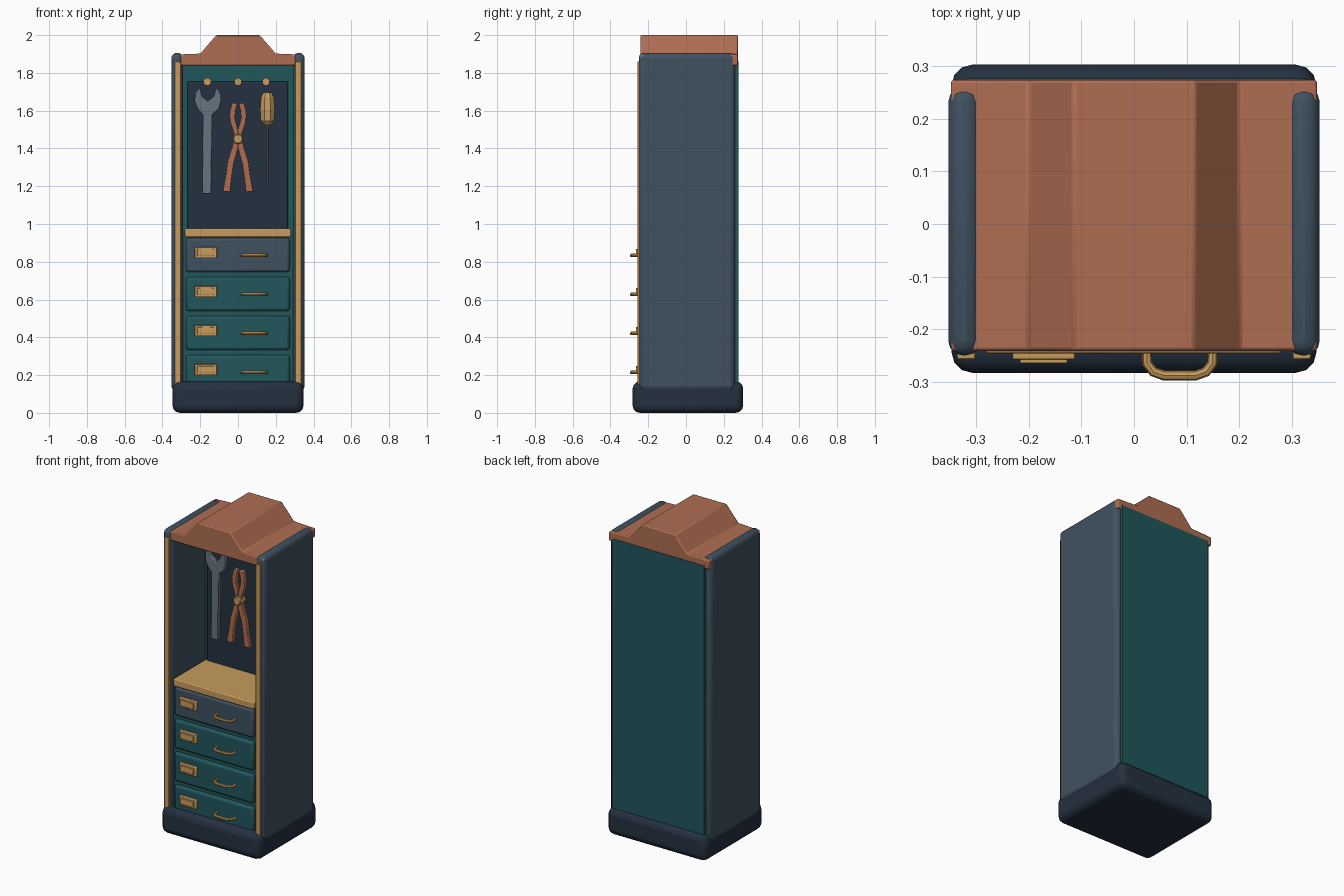
import bpy, bmesh, math
from mathutils import Vector

cube = bpy.data.objects.get("Cube")
if cube:
    bpy.data.objects.remove(cube, do_unlink=True)


def material(name, rgb):
    m = bpy.data.materials.new(name)
    m.use_nodes = True
    m.diffuse_color = (*rgb, 1)
    m.node_tree.nodes["Principled BSDF"].inputs["Base Color"].default_value = (*rgb, 1)
    return m


COPPER = material("copper", (0.43, 0.155, 0.085))
BLUE = material("slate blue", (0.05, 0.083, 0.117))
NAVY = material("dark navy", (0.018, 0.03, 0.051))
TEAL = material("deep teal", (0.015, 0.095, 0.107))
BRASS = material("brass", (0.57, 0.33, 0.11))
STEEL = material("steel", (0.13, 0.178, 0.21))


def finish(name, bm, mat, bevel=0, segments=2):
    """Turn a bmesh into a named, coloured and optionally bevelled object."""
    bmesh.ops.recalc_face_normals(bm, faces=bm.faces)
    me = bpy.data.meshes.new(name)
    bm.to_mesh(me)
    bm.free()
    me.materials.append(mat)
    ob = bpy.data.objects.new(name, me)
    bpy.context.collection.objects.link(ob)
    if bevel:
        mod = ob.modifiers.new("bevel", "BEVEL")
        mod.width, mod.segments = bevel, segments
        mod.limit_method = "ANGLE"
        smooth(ob)
    return ob


def smooth(ob):
    bpy.ops.object.select_all(action="DESELECT")
    ob.select_set(True)
    bpy.context.view_layer.objects.active = ob
    bpy.ops.object.shade_smooth_by_angle(angle=math.radians(40))


def box(name, x, y, z, mat, bevel=0, segments=2):
    """Box from (low, high) ranges on each axis."""
    bm = bmesh.new()
    bmesh.ops.create_cube(bm, size=1)
    for v in bm.verts:
        v.co = Vector([(a + b) / 2 + c * (b - a) for c, (a, b) in zip(v.co, (x, y, z))])
    return finish(name, bm, mat, bevel, segments)


def slab(name, outline, y, mat, bevel=0):
    """Front outline of (x, z) points extruded along y."""
    bm = bmesh.new()
    face = bm.faces.new([bm.verts.new((px, y[0], pz)) for px, pz in outline])
    new = bmesh.ops.extrude_face_region(bm, geom=[face])["geom"]
    bmesh.ops.translate(bm, vec=(0, y[1] - y[0], 0),
                        verts=[g for g in new if isinstance(g, bmesh.types.BMVert)])
    return finish(name, bm, mat, bevel)


def lathe(name, profile, loc, mat, sides=8, forward=False):
    """Rings of (radius, height) around z, or around y when forward."""
    bm = bmesh.new()
    rings = []
    for r, h in profile:
        ring = []
        for i in range(sides):
            a = math.tau * (i + 0.5) / sides
            c, s = r * math.cos(a), r * math.sin(a)
            ring.append(bm.verts.new((c, -h, s) if forward else (c, s, h)))
        rings.append(ring)
    for lo, hi in zip(rings, rings[1:]):
        for i in range(sides):
            j = (i + 1) % sides
            bm.faces.new((lo[i], lo[j], hi[j], hi[i]))
    bm.faces.new(rings[0])
    bm.faces.new(rings[-1])
    ob = finish(name, bm, mat)
    ob.location = loc
    return ob


def mirrored(outline):
    return [(-x, z) for x, z in reversed(outline)]


# Cabinet shell
box("plinth", (-0.347, 0.347), (-0.283, 0.303), (0, 0.167), NAVY, 0.04, 3)
box("back_case", (-0.32, 0.32), (0.09, 0.277), (0.1, 1.86), TEAL)
box("drawer_case", (-0.3, 0.3), (-0.222, 0.1), (0.1, 0.94), TEAL)
box("tool_board", (-0.268, 0.265), (0.07, 0.1), (0.94, 1.755), NAVY, 0.008)
for side, s in (("left", 1), ("right", -1)):
    xs = sorted((0.292 * s, 0.353 * s))
    box(side + "_panel", xs, (-0.25, 0.26), (0.115, 1.906), BLUE, 0.028, 3)
    xs = sorted((0.302 * s, 0.336 * s))
    box(side + "_trim", xs, (-0.257, -0.235), (0.12, 1.86), BRASS, 0.003)
box("shelf", (-0.282, 0.28), (-0.246, 0.09), (0.93, 0.976), BRASS, 0.006)

# Raised crown running front to back
half = [(0.348, 1.84), (0.348, 1.896), (0.2, 1.902), (0.115, 2.0)]
slab("crown", half + mirrored(half), (-0.241, 0.274), COPPER, 0.006)

# Drawers, each with a label holder and a bowed pull
for i in range(4):
    z = 0.836 - 0.2065 * i
    n = str(i + 1)
    box("drawer_front_" + n, (-0.276, 0.274), (-0.243, -0.2), (z - 0.091, z + 0.091),
        TEAL if i else BLUE, 0.014)
    box("label_frame_" + n, (-0.231, -0.112), (-0.258, -0.24), (z - 0.017, z + 0.043), BRASS, 0.004)
    box("label_plate_" + n, (-0.217, -0.126), (-0.265, -0.25), (z - 0.006, z + 0.032), BRASS, 0.003)

    curve = bpy.data.curves.new("drawer_pull_" + n, "CURVE")
    curve.dimensions = "3D"
    curve.bevel_depth, curve.bevel_resolution = 0.0095, 2
    curve.use_fill_caps = True
    path = [(0.063, -0.24), (0.062, -0.265), (0.05, -0.281), (0.03, -0.288)]
    path += mirrored(path)
    spline = curve.splines.new("POLY")
    spline.points.add(len(path) - 1)
    for p, (px, py) in zip(spline.points, path):
        p.co = (px + 0.087, py, z - 0.002, 1)
    curve.materials.append(BRASS)
    pull = bpy.data.objects.new("drawer_pull_" + n, curve)
    bpy.context.collection.objects.link(pull)
    bpy.ops.object.select_all(action="DESELECT")
    pull.select_set(True)
    bpy.context.view_layer.objects.active = pull
    bpy.ops.object.convert(target="MESH")
    smooth(bpy.context.view_layer.objects.active)

# Hanging pegs
for i, x in enumerate((-0.163, 0, 0.148)):
    lathe(f"peg_{i + 1}", [(0.014, 0), (0.014, 0.06), (0.021, 0.062), (0.021, 0.08)],
          (x, 0.08, 1.753), BRASS, forward=True)

# Spanner with an open jaw
slab("spanner", [(-0.19, 1.16), (-0.142, 1.16), (-0.136, 1.58), (-0.1, 1.61), (-0.088, 1.66),
                 (-0.092, 1.69), (-0.112, 1.725), (-0.13, 1.675), (-0.16, 1.65), (-0.19, 1.675),
                 (-0.203, 1.725), (-0.228, 1.69), (-0.23, 1.65), (-0.215, 1.61), (-0.186, 1.58)],
     (0.0, 0.03), STEEL, 0.004)

# Pliers: one jaw and leg, mirrored, with a pivot
arm = [(-0.032, 1.64), (-0.046, 1.59), (-0.042, 1.54), (-0.022, 1.48), (-0.028, 1.42),
       (-0.056, 1.33), (-0.066, 1.25), (-0.082, 1.17), (-0.04, 1.17), (-0.034, 1.24),
       (-0.022, 1.32), (0, 1.4), (0, 1.5), (-0.016, 1.56), (-0.013, 1.6), (-0.003, 1.64)]
slab("pliers_right_arm", arm, (0.0, 0.03), COPPER, 0.004)
slab("pliers_left_arm", mirrored(arm), (0.0, 0.03), COPPER, 0.004)
lathe("pliers_pivot", [(0.027, 0), (0.027, 0.05), (0.022, 0.055)], (0, 0.04, 1.45),
      BRASS, 12, forward=True)

# Screwdriver
lathe("screwdriver_handle", [(0.02, 0), (0.038, 0.02), (0.042, 0.08), (0.037, 0.145), (0.024, 0.17)],
      (0.156, 0.02, 1.525), BRASS)
lathe("screwdriver_shaft", [(0.006, 0), (0.007, 0.02), (0.005, 0.05), (0.01, 0.34), (0.01, 0.36)],
      (0.156, 0.02, 1.18), STEEL)
